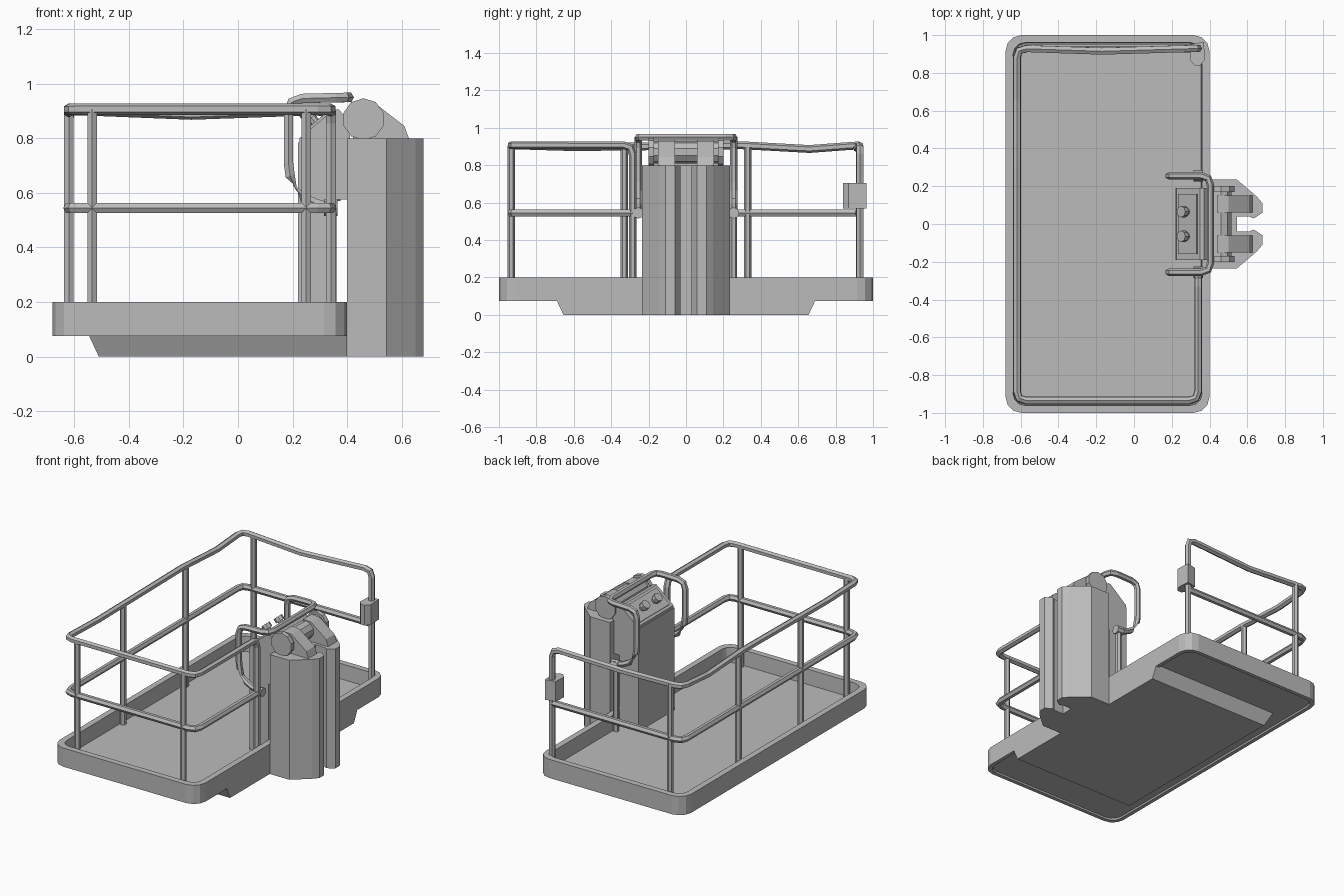
import bpy, bmesh, math
from mathutils import Vector, Matrix

cube = bpy.data.objects.get("Cube")
if cube:
    bpy.data.objects.remove(cube, do_unlink=True)

grey = bpy.data.materials.new("plain_grey")
grey.use_nodes = True
GREY = (0.5, 0.5, 0.5, 1)
grey.diffuse_color = GREY
grey.node_tree.nodes["Principled BSDF"].inputs["Base Color"].default_value = GREY


def link(name, mesh):
    mesh.materials.clear()
    mesh.materials.append(grey)
    obj = bpy.data.objects.new(name, mesh)
    bpy.context.collection.objects.link(obj)
    return obj


def finish(name, bm):
    bmesh.ops.recalc_face_normals(bm, faces=bm.faces)
    mesh = bpy.data.meshes.new(name)
    bm.to_mesh(mesh)
    bm.free()
    return link(name, mesh)


def loft(name, loops):
    """Skin a list of closed loops and cap both ends."""
    bm = bmesh.new()
    rings = [[bm.verts.new(p) for p in loop] for loop in loops]
    n = len(rings[0])
    for a, b in zip(rings, rings[1:]):
        for i in range(n):
            j = (i + 1) % n
            bm.faces.new((a[i], a[j], b[j], b[i]))
    bm.faces.new(rings[0])
    bm.faces.new(rings[-1])
    return finish(name, bm)


def prism_z(name, outline, z0, z1):
    return loft(name, [[(x, y, z) for x, y in outline] for z in (z0, z1)])


def prism_y(name, profile, y0, y1):
    return loft(name, [[(x, y, z) for x, z in profile] for y in (y0, y1)])


def box(name, x0, x1, y0, y1, z0, z1):
    return prism_z(name, [(x0, y0), (x1, y0), (x1, y1), (x0, y1)], z0, z1)


def cylinder(name, centre, radius, depth, sides, axis, spin=0):
    bm = bmesh.new()
    turn = Vector((0, 0, 1)).rotation_difference(Vector(axis)).to_matrix().to_4x4()
    bmesh.ops.create_cone(bm, cap_ends=True, segments=sides, radius1=radius,
                          radius2=radius, depth=depth,
                          matrix=Matrix.Translation(centre) @ turn @ Matrix.Rotation(spin, 4, 'Z'))
    return finish(name, bm)


def round_path(points, r):
    """Cut each inner corner of a path with a three point arc."""
    pts = [Vector(p) for p in points]
    out = [pts[0]]
    for a, b, c in zip(pts, pts[1:], pts[2:]):
        p, q = b + (a - b).normalized() * r, b + (c - b).normalized() * r
        if (b - a).angle(c - b) < 0.3:
            out.append(b)
        else:
            out += [p, (p + q) / 4 + b / 2, q]
    return out + [pts[-1]]


def tube(name, points, radius, corner=0.05):
    path = round_path(points, corner)
    curve = bpy.data.curves.new(name, 'CURVE')
    curve.dimensions = '3D'
    curve.bevel_depth = radius
    curve.bevel_resolution = 1
    curve.use_fill_caps = True
    spline = curve.splines.new('POLY')
    spline.points.add(len(path) - 1)
    for sp, p in zip(spline.points, path):
        sp.co = (*p, 1)
    helper = bpy.data.objects.new(name + "_path", curve)
    bpy.context.collection.objects.link(helper)
    bpy.context.view_layer.update()
    mesh = bpy.data.meshes.new_from_object(
        helper.evaluated_get(bpy.context.evaluated_depsgraph_get()))
    bpy.data.objects.remove(helper, do_unlink=True)
    for poly in mesh.polygons:
        poly.use_smooth = False
    return link(name, mesh)


def tray_loop(inset, z, r=0.085):
    """Rounded rectangle following the tray outline."""
    x0, x1, y = -0.68 + inset, 0.40 - inset, 1 - inset
    r -= inset * 0.6
    pts = []
    for cx, cy, start in ((x1 - r, y - r, 0), (x0 + r, y - r, 90),
                          (x0 + r, r - y, 180), (x1 - r, r - y, 270)):
        for step in range(4):
            a = math.radians(start + 30 * step)
            pts.append((cx + r * math.cos(a), cy + r * math.sin(a), z))
    return pts


# Tray with raised rim, recessed floor and lower hull
loft("tray", [tray_loop(0.03, 0.085), tray_loop(0.025, 0.075), tray_loop(0, 0.075),
              tray_loop(0, 0.2), tray_loop(0.04, 0.2), tray_loop(0.045, 0.1)])


def hull_loop(x, y, z):
    return [(x, -y, z), (0.4, -y, z), (0.4, y, z), (x, y, z)]


loft("hull", [hull_loop(-0.51, 0.655, 0), hull_loop(-0.55, 0.695, 0.085)])

# Guard rails, slightly sagged along the top
L, R, F, B, TOP, MID, FLOOR = -0.62, 0.34, -0.935, 0.93, 0.907, 0.545, 0.09
tube("top_rail", [(R, B, FLOOR), (R, B, TOP), (-0.17, B - 0.015, TOP - 0.018), (L, B, TOP),
                  (L, 0.66, TOP - 0.02), (L, 0.3, TOP), (L, -0.6, TOP - 0.01), (L, F, TOP),
                  (R, F, TOP), (R, -0.285, TOP), (R, -0.285, FLOOR)], 0.021)
tube("middle_rail", [(R, B, MID), (L, B, MID), (L, F, MID), (R, F, MID),
                     (R, -0.26, MID)], 0.021)

# Upright posts
for i, (x, y) in enumerate([(-0.535, F), (0.25, F), (-0.535, B), (L, 0.33), (L, -0.33)]):
    cylinder(f"post_{i + 1}", (x, y, (FLOOR + TOP) / 2), 0.02, TOP - FLOOR, 6, (0, 0, 1))

# Gate latch box on the end post
prism_z("latch_box", [(0.30, 0.95), (0.295, 0.87), (0.32, 0.84), (0.35, 0.84),
                      (0.375, 0.87), (0.37, 0.965)], 0.57, 0.705)

# Support column: two lobes with a slot between them
half = [(0.545, 0.04), (0.61, 0.04), (0.635, 0.03), (0.68, 0.06), (0.68, 0.11),
        (0.65, 0.145), (0.545, 0.235), (0.40, 0.235)]
prism_z("column", half + [(x, -y) for x, y in reversed(half)], 0, 0.8)

# Hinge barrel, end caps and lugs
cylinder("hinge_barrel", (0.46, 0, 0.87), 0.06, 0.38, 10, (0, 1, 0))
for side, s in (("left", 1), ("right", -1)):
    cylinder(f"hinge_cap_{side}", (0.46, s * 0.185, 0.87), 0.077, 0.03, 10, (0, 1, 0))
    prism_y(f"hinge_lug_{side}", [(0.42, 0.79), (0.44, 0.935), (0.50, 0.93), (0.61, 0.845),
                                  (0.63, 0.79)], s * 0.06, s * 0.15)

# Control console on its pedestal
box("pedestal", 0.22, 0.36, -0.19, 0.19, FLOOR, 0.58)
box("console_body", 0.22, 0.41, -0.19, 0.19, 0.575, 0.785)
prism_y("console_panel", [(0.225, 0.78), (0.225, 0.80), (0.35, 0.905), (0.37, 0.905),
                          (0.41, 0.86), (0.41, 0.78)], -0.19, 0.19)
slope = Vector((-0.105, 0, 0.125)).normalized()
face = Vector((0.2875, 0, 0.8525))
along = Vector((0.125, 0, 0.105)).normalized()
corners = [face + along * a + Vector((0, y, 0))
           for a, y in ((-0.065, -0.16), (0.065, -0.16), (0.065, 0.16), (-0.065, 0.16))]
loft("panel_plate", [corners, [p + slope * 0.009 for p in corners]])
for side, s in (("left", 1), ("right", -1)):
    base = face + Vector((0, s * 0.065, 0))
    cylinder(f"joystick_stem_{side}", base + slope * 0.02, 0.018, 0.04, 8, slope)
    cylinder(f"joystick_knob_{side}", base + slope * 0.045, 0.03, 0.03, 8, slope)

# Console guard hoop, clamped to short posts
hoop = [(0.34, 0.255, MID), (0.235, 0.255, 0.575), (0.185, 0.255, 0.66),
        (0.185, 0.255, 0.945), (0.405, 0.255, 0.95)]
tube("guard_hoop", hoop + [(x, -y, z) for x, y, z in reversed(hoop)], 0.02)
cylinder("guard_post", (0.34, 0.255, 0.33), 0.019, 0.48, 6, (0, 0, 1))
for side, s in (("left", 1), ("right", -1)):
    cylinder(f"guard_clamp_{side}", (0.34, s * 0.255, MID), 0.03, 0.05, 8, (1, 0, 0))
